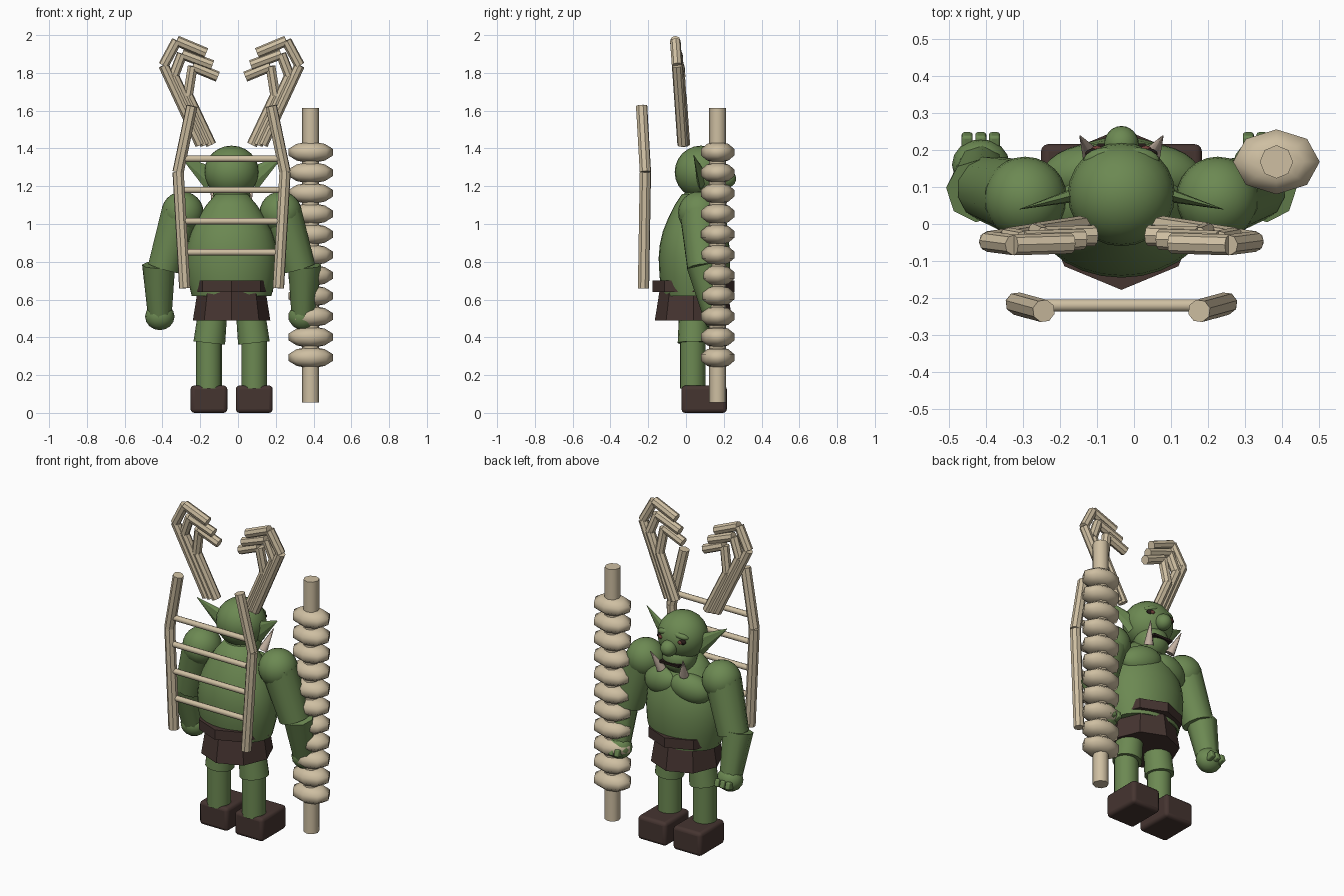
import bpy
import math
from mathutils import Vector

cube = bpy.data.objects.get("Cube")
if cube:
    bpy.data.objects.remove(cube, do_unlink=True)

CX = -0.034  # body centre line


def material(name, rgb):
    m = bpy.data.materials.new(name)
    m.use_nodes = True
    color = (*rgb, 1)
    m.diffuse_color = color
    bsdf = m.node_tree.nodes["Principled BSDF"]
    bsdf.inputs["Base Color"].default_value = color
    bsdf.inputs["Roughness"].default_value = 0.8
    return m


GREEN = material("green skin", (0.15, 0.25, 0.085))
BROWN = material("brown leather", (0.06, 0.035, 0.03))
BONE = material("bone", (0.62, 0.52, 0.36))
TUSK = material("tusk ivory", (0.55, 0.44, 0.36))
DARK = material("dark mouth", (0.02, 0.012, 0.01))
EYE = material("dull red eye", (0.16, 0.05, 0.04))


def finish(name, mat, angle=60):
    ob = bpy.context.object
    ob.name = name
    ob.data.materials.append(mat)
    if angle:
        bpy.ops.object.shade_smooth_by_angle(angle=math.radians(angle))
    return ob


def ball(name, mat, loc, size, rot=(0, 0, 0), segs=24):
    bpy.ops.mesh.primitive_uv_sphere_add(segments=segs, ring_count=segs // 2,
                                         radius=1, location=loc, rotation=rot)
    bpy.context.object.scale = size
    return finish(name, mat)


def rod(name, mat, p, q, r1, r2=None, sides=8, angle=60):
    """Tapered cylinder from p to q."""
    p, q = Vector(p), Vector(q)
    d = q - p
    bpy.ops.mesh.primitive_cone_add(
        vertices=sides, radius1=r1, radius2=r1 if r2 is None else r2,
        depth=d.length, location=(p + q) / 2,
        rotation=d.to_track_quat('Z', 'Y').to_euler())
    return finish(name, mat, angle)


def box(name, mat, loc, size, bevel=0, rot=(0, 0, 0)):
    bpy.ops.mesh.primitive_cube_add(size=1, location=loc, rotation=rot)
    ob = bpy.context.object
    ob.scale = size
    bpy.ops.object.transform_apply(location=False, rotation=False, scale=True)
    if bevel:
        mod = ob.modifiers.new("round", 'BEVEL')
        mod.width, mod.segments = bevel, 3
    return finish(name, mat, 40)


def lathe(name, mat, loc, profile, sides, scale=(1, 1, 1), angle=60):
    """Closed turned shape from (radius, height) pairs, bottom to top."""
    verts = [(r * math.cos(2 * math.pi * i / sides),
              r * math.sin(2 * math.pi * i / sides), z)
             for r, z in profile for i in range(sides)]
    faces = [(k * sides + i, k * sides + (i + 1) % sides,
              (k + 1) * sides + (i + 1) % sides, (k + 1) * sides + i)
             for k in range(len(profile) - 1) for i in range(sides)]
    faces.append(tuple(reversed(range(sides))))
    faces.append(tuple(range(len(verts) - sides, len(verts))))
    me = bpy.data.meshes.new(name)
    me.from_pydata(verts, [], faces)
    ob = bpy.data.objects.new(name, me)
    bpy.context.collection.objects.link(ob)
    ob.location, ob.scale = loc, scale
    bpy.ops.object.select_all(action='DESELECT')
    ob.select_set(True)
    bpy.context.view_layer.objects.active = ob
    return finish(name, mat, angle)


# Torso and clothing
lathe("torso", GREEN, (CX, 0.045, 0),
      [(0.165, 0.62), (0.185, 0.72), (0.19, 0.82), (0.184, 0.89), (0.168, 0.96),
       (0.14, 1.03), (0.105, 1.1), (0.065, 1.16)], 28, (1.28, 1, 1))
lathe("skirt", BROWN, (CX, 0.04, 0), [(0.205, 0.49), (0.178, 0.66)], 8, angle=0)
lathe("belt", BROWN, (CX, 0.04, 0), [(0.218, 0.64), (0.218, 0.70)], 8, angle=0)

# Head
ball("neck", GREEN, (CX, 0.07, 1.12), (0.092, 0.085, 0.12))
ball("head", GREEN, (CX, 0.08, 1.275), (0.145, 0.14, 0.14))
ball("jaw", GREEN, (CX, 0.11, 1.15), (0.1, 0.1, 0.095))
ball("nose", GREEN, (CX, 0.215, 1.24), (0.047, 0.05, 0.048))
box("mouth", DARK, (CX, 0.202, 1.14), (0.13, 0.03, 0.014))

# Paired body parts
for s, side in ((1, "left"), (-1, "right")):
    def at(x, y, z):
        return (CX + s * x, y, z)

    ball(side + "_brow", GREEN, at(0.058, 0.18, 1.318), (0.048, 0.025, 0.02),
         (0, s * 0.25, -s * 0.25), 16)
    ball(side + "_eye_socket", DARK, at(0.066, 0.19, 1.288), (0.032, 0.016, 0.018), segs=16)
    ball(side + "_eye", EYE, at(0.066, 0.2, 1.286), (0.016, 0.012, 0.012), segs=12)
    rod(side + "_tusk", TUSK, at(0.078, 0.18, 1.08), at(0.112, 0.238, 1.2), 0.028, 0.002, 8)

    # Ear: flattened cone
    tip, root = Vector(at(0.275, 0.04, 1.365)), Vector(at(0.1, 0.085, 1.235))
    ear = rod(side + "_ear", GREEN, root, tip, 0.065, 0.002, 6, 30)
    ear.scale = (1, 0.35, 1) if abs((ear.rotation_euler.to_matrix() @ Vector((0, 1, 0))).y) > 0.6 \
        else (0.35, 1, 1)

    ball(side + "_pec", GREEN, at(0.098, 0.14, 0.99), (0.125, 0.075, 0.085), (0, s * 0.25, -s * 0.2))

    # Arm
    ball(side + "_shoulder", GREEN, at(0.26, 0.07, 1.06), (0.112, 0.112, 0.112))
    rod(side + "_upper_arm", GREEN, at(0.27, 0.07, 1.06), at(0.357, 0.095, 0.765), 0.105, 0.09, 12)
    rod(side + "_forearm", GREEN, at(0.386, 0.09, 0.785), at(0.38, 0.158, 0.5), 0.088, 0.062, 8)
    ball(side + "_hand", GREEN, at(0.38, 0.16, 0.51), (0.078, 0.07, 0.072), segs=16)
    for i in (-1, 0, 1):
        box(side + "_finger", GREEN, at(0.38 + i * 0.037, 0.22, 0.5),
            (0.03, 0.05, 0.045), 0.008, (0.3, 0, 0))

    # Leg and boot
    rod(side + "_thigh", GREEN, at(0.118, 0.04, 0.37), at(0.095, 0.04, 0.58), 0.084, 0.075, 16)
    rod(side + "_shin", GREEN, at(0.12, 0.035, 0.13), at(0.12, 0.035, 0.4), 0.068, sides=16)
    box(side + "_boot", BROWN, at(0.12, 0.096, 0.0725), (0.195, 0.24, 0.145), 0.02)

    # Back frame post: two straight bones
    mid = at(0.283, -0.215, 1.275)
    rod(side + "_lower_post", BONE, at(0.248, -0.225, 0.66), mid, 0.031, angle=0)
    rod(side + "_upper_post", BONE, mid, at(0.21, -0.235, 1.625), 0.031, angle=0)

    # Bone claws: three bent fingers, each given as (x, z) joints
    claws = (((0.165, 1.42), (0.36, 1.84), (0.29, 1.97), (0.135, 1.905)),
             ((0.138, 1.42), (0.306, 1.785), (0.262, 1.9), (0.102, 1.84)),
             ((0.108, 1.42), (0.231, 1.68), (0.206, 1.835), (0.073, 1.78)))
    for n, joints in enumerate(claws):
        pts = [at(x, -0.018 + n * 0.006 - 0.07 * (z - 1.42), z) for x, z in joints]
        for a, b in zip(pts, pts[1:]):
            rod(side + "_claw_bone", BONE, a, b, 0.028, angle=0)

# Rungs of the back frame
for i in range(4):
    z = 0.85 + i * 0.165
    rod("frame_rung", BONE, (CX - 0.25, -0.22, z), (CX + 0.25, -0.22, z), 0.017, sides=10)

# Spine staff: a shaft strung with vertebrae
SX, SY = 0.385, 0.168
rod("staff_shaft", BONE, (SX, SY, 0.055), (SX, SY, 1.615), 0.045)
for i in range(11):
    lathe("staff_vertebra", BONE, (SX, SY, 0.293 + i * 0.1087),
          [(0.045, -0.05), (0.075, -0.044), (0.117, -0.018),
           (0.117, 0.018), (0.075, 0.044), (0.045, 0.05)], 8, (1, 0.75, 1))
